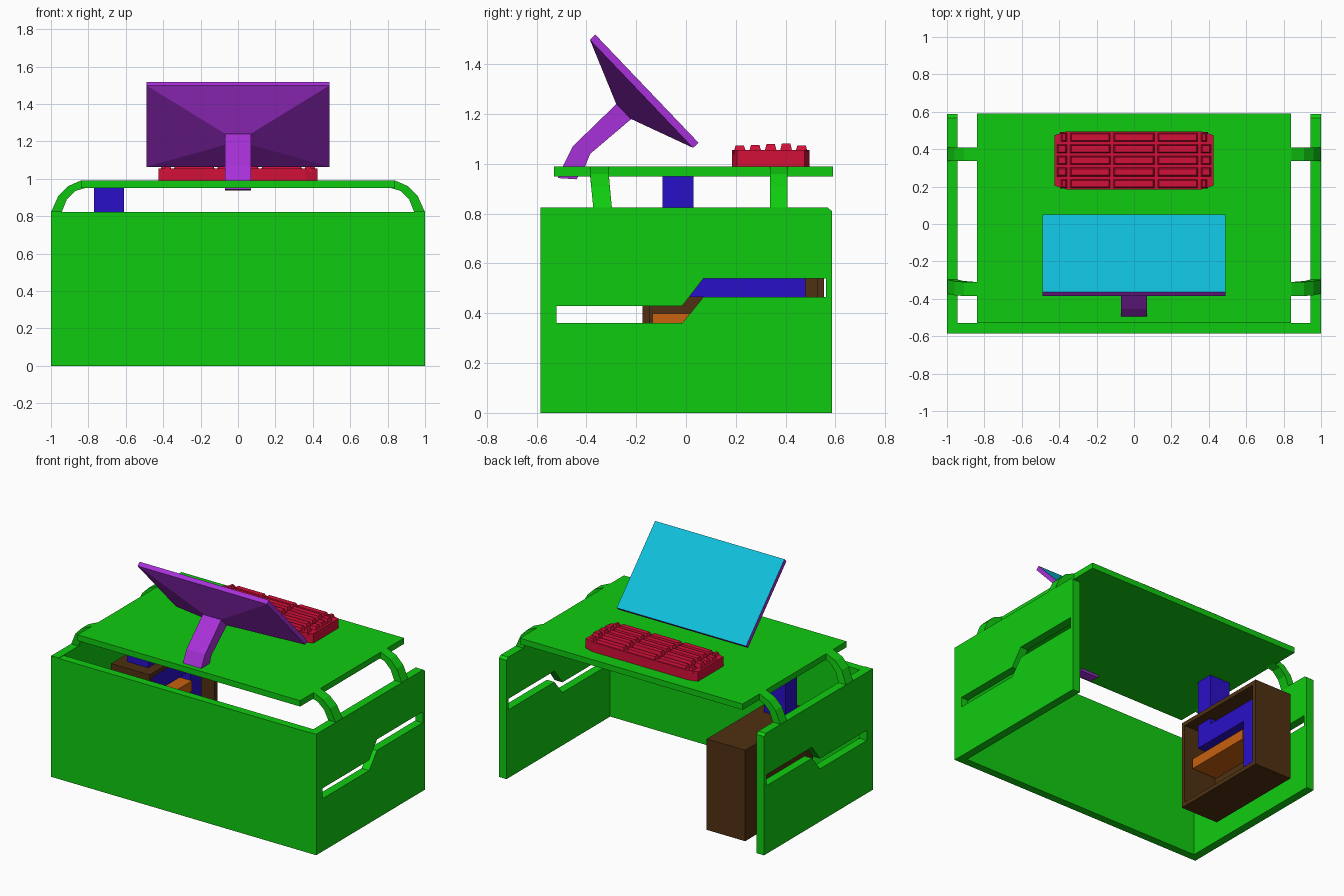
import bpy
import bmesh
from mathutils import Vector

if "Cube" in bpy.data.objects:
    bpy.data.objects.remove(bpy.data.objects["Cube"])


def material(name, r, g, b):
    m = bpy.data.materials.new(name)
    m.use_nodes = True
    m.diffuse_color = (r, g, b, 1)
    m.node_tree.nodes["Principled BSDF"].inputs["Base Color"].default_value = (r, g, b, 1)
    return m


GREEN = material("green paint", .005, .6, .005)
PURPLE = material("purple plastic", .39, .03, .69)
CYAN = material("cyan glass", .005, .53, .72)
RED = material("red keys", .65, .005, .04)
BLUE = material("blue duct", .023, .005, .58)
BROWN = material("brown case", .08, .03, .006)
ORANGE = material("orange shelf", .58, .12, .005)


def finish(bm, name, *mats):
    bmesh.ops.recalc_face_normals(bm, faces=bm.faces)
    mesh = bpy.data.meshes.new(name)
    bm.to_mesh(mesh)
    bm.free()
    for m in mats:
        mesh.materials.append(m)
    ob = bpy.data.objects.new(name, mesh)
    bpy.context.collection.objects.link(ob)
    return ob


def add_box(bm, lo, hi):
    verts = bmesh.ops.create_cube(bm, size=1)["verts"]
    for v in verts:
        v.co = [lo[i] if v.co[i] < 0 else hi[i] for i in range(3)]
    return verts


def box(name, mat, lo, hi):
    bm = bmesh.new()
    add_box(bm, lo, hi)
    return finish(bm, name, mat)


def prism(name, mat, loops, start, end, place):
    """Fill outline loops (later ones are holes) and extrude between two depths."""
    bm = bmesh.new()
    edges = []
    for pts in loops:
        vs = [bm.verts.new(place(start, a, b)) for a, b in pts]
        edges += [bm.edges.new((vs[i - 1], vs[i])) for i in range(len(vs))]
    bmesh.ops.triangle_fill(bm, use_beauty=True, use_dissolve=False, edges=edges)
    ext = bmesh.ops.extrude_face_region(bm, geom=bm.faces[:])["geom"]
    shift = Vector(place(end, 0, 0)) - Vector(place(start, 0, 0))
    bmesh.ops.translate(bm, vec=shift, verts=[g for g in ext if isinstance(g, bmesh.types.BMVert)])
    return finish(bm, name, mat)


def along_x(d, a, b):
    return (d, a, b)


# Desk body: top board, front panel and slotted side panels
box("desktop", GREEN, (-.84, -.53, .95), (.84, .59, .99))
box("front_panel", GREEN, (-.943, -.585, 0), (.943, -.53, .822))

side_outline = [(-.585, 0), (.587, 0), (.587, .81), (.568, .825), (-.585, .825)]
slot = [(-.52, .36), (-.015, .36), (.07, .465), (.563, .465),
        (.563, .54), (.07, .54), (-.015, .43), (-.52, .43)]
arm_outline = [(.80, .99), (.842, .99), (.91, .96), (.96, .91), (1, .82),
               (.943, .82), (.915, .89), (.87, .935), (.82, .95), (.80, .95)]

for side, s in (("left", 1), ("right", -1)):
    prism(side + "_side_panel", GREEN, [side_outline, slot], s * .943, s, along_x)
    # Curved arms carrying the top board
    for end, y0, y1, lean in (("front", -.385, -.31, .1), ("back", .338, .408, 0)):
        arm = prism(f"{side}_{end}_arm", GREEN, [[(s * x, z) for x, z in arm_outline]],
                    y0, y1, lambda d, a, b: (a, d, b))
        for v in arm.data.vertices:
            v.co.y += lean * max(0, .95 - v.co.z)

# Monitor: slab with tapered back, inset screen
screen_mid = Vector((0, -.157, 1.302))
normal = Vector((0, .723, .69)).normalized()
down = Vector((0, .69, -.723)).normalized()
bm = bmesh.new()
rings = []
for w, h, depth in ((.488, .3, 0), (.488, .3, -.03), (.07, .042, -.131)):
    rings.append([bm.verts.new(screen_mid + Vector((sx * w, 0, 0)) + down * sy * h + normal * depth)
                  for sx, sy in ((-1, -1), (1, -1), (1, 1), (-1, 1))])
front = bm.faces.new(rings[0])
bm.faces.new(rings[-1])
for a, b in zip(rings, rings[1:]):
    for i in range(4):
        bm.faces.new((a[i - 1], a[i], b[i], b[i - 1]))
bmesh.ops.inset_region(bm, faces=[front], thickness=.013)
front.material_index = 1
finish(bm, "monitor", PURPLE, CYAN)

# Bent monitor stand passing through the board
prism("monitor_stand", PURPLE,
      [[(-.28, 1.24), (-.455, 1.07), (-.495, .99), (-.515, .943),
        (-.44, .938), (-.405, .99), (-.385, 1.04), (-.22, 1.18)]], -.07, .07, along_x)

# Keyboard: chamfered base and five rows of tapered keys
kx, y0, y1 = .425, .185, .495
base = [(-kx, y0 + .02), (-.36, y0), (.36, y0), (kx, y0 + .02),
        (kx, y1 - .02), (.36, y1), (-.36, y1), (-kx, y1 - .02)]
prism("keyboard_base", RED, [base], .99, 1.055, lambda d, a, b: (a, b, d))

bm = bmesh.new()
columns = [-.42, -.35, -.118, .118, .35, .42]
rows = 5
pitch = (y1 - y0) / rows
for r in range(rows):
    ya, yb = y0 + r * pitch + .004, y0 + (r + 1) * pitch - .004
    for c in range(len(columns) - 1):
        xa, xb = columns[c] + .004, columns[c + 1] - .004
        if r in (0, rows - 1):
            xa, xb = max(xa, -.395), min(xb, .395)
        mid = Vector(((xa + xb) / 2, (ya + yb) / 2, 0))
        for v in add_box(bm, (xa, ya, 1.04), (xb, yb, 1.073 + .003 * (r % 4))):
            if v.co.z > 1.05:
                v.co.x += .012 if v.co.x < mid.x else -.012
                v.co.y += .01 if v.co.y < mid.y else -.01
finish(bm, "keyboard_keys", RED)

# Computer case, open towards the middle of the desk
bm = bmesh.new()
add_box(bm, (-.835, -.175, .04), (-.545, .555, .66))
bm.normal_update()
opening = max(bm.faces, key=lambda f: f.calc_center_median().x)
bmesh.ops.inset_region(bm, faces=[opening], thickness=.04)
inner = bmesh.ops.extrude_face_region(bm, geom=[opening])["geom"]
bmesh.ops.translate(bm, vec=(-.25, 0, 0), verts=[g for g in inner if isinstance(g, bmesh.types.BMVert)])
if opening.is_valid:
    bmesh.ops.delete(bm, geom=[opening], context="FACES_ONLY")
finish(bm, "computer_case", BROWN)

# Stepped duct from the board down into the case, and the shelf beside it
prism("cable_duct", BLUE,
      [[(-.095, .95), (.03, .95), (.03, .59), (.48, .59), (.48, .08),
        (.36, .08), (.36, .465), (-.095, .465)]], -.77, -.61, along_x)
box("case_shelf", ORANGE, (-.795, -.135, .33), (-.6, .36, .4))
